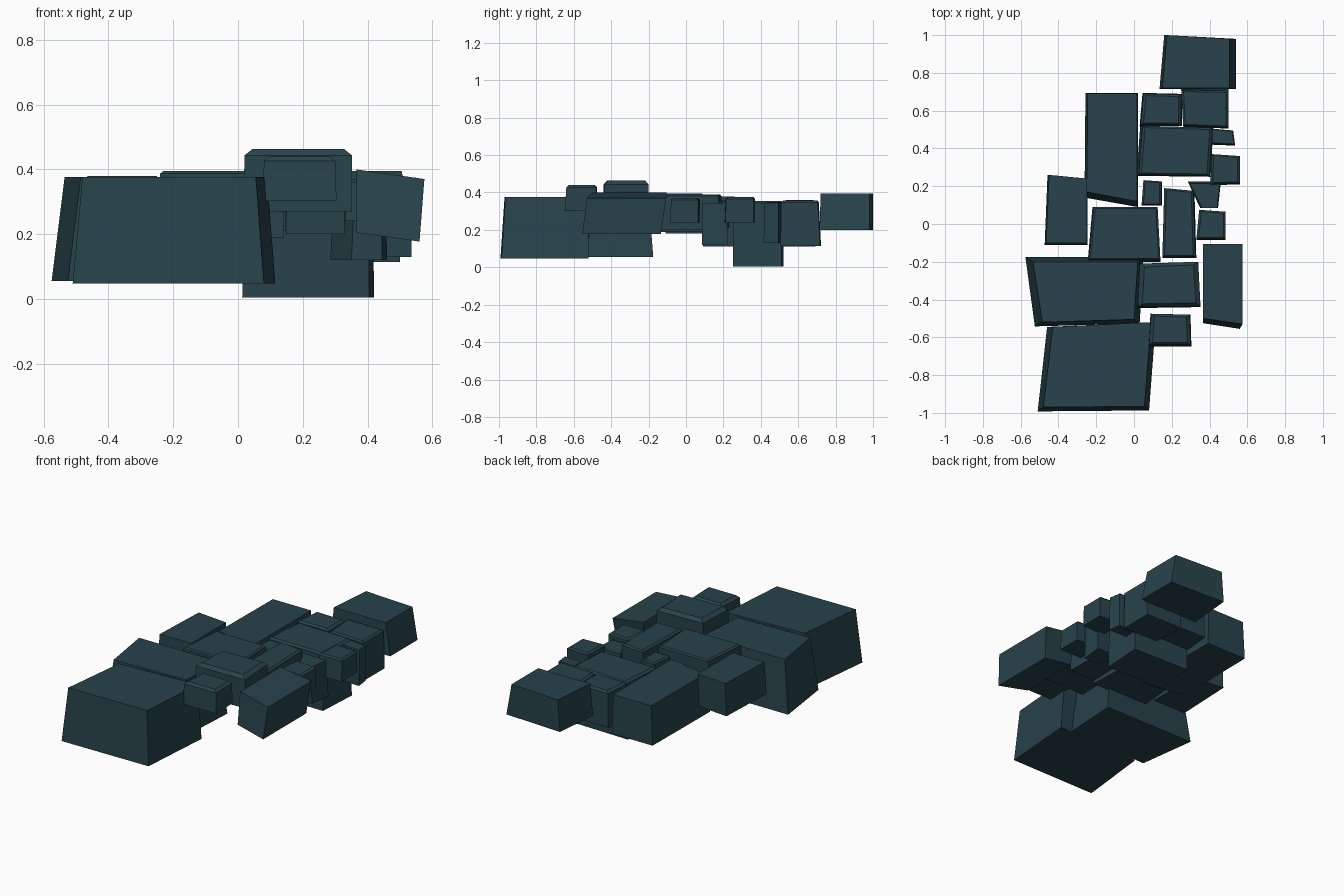
import bpy, bmesh

stone = bpy.data.materials.new("dark_teal_stone")
stone.diffuse_color = (0.021, 0.056, 0.07, 1)


def block(name, top, z0, z1, flare=(0, 0, 0, 0), cap=0.0, tilt=0.0):
    """Tapered stone. top = front-left, front-right, back-right, back-left.
    flare = how far the base spreads left, right, front, back.
    cap = chamfer width around the top; tilt = z slope along x."""
    l, r, f, b = flare
    side = [(-1, -1), (1, -1), (1, 1), (-1, 1)]
    cx = sum(p[0] for p in top) / 4
    base = [(x + (r if sx > 0 else -l), y + (b if sy > 0 else -f))
            for (x, y), (sx, sy) in zip(top, side)]
    rings = [(base, z0)]
    if cap:
        rings.append((top, z1 - cap * 0.8))
        top = [(x - sx * cap, y - sy * cap * 0.7) for (x, y), (sx, sy) in zip(top, side)]
    rings.append((top, z1))
    bm = bmesh.new()
    loops = [[bm.verts.new((x, y, z + (x - cx) * tilt)) for x, y in ring]
             for ring, z in rings]
    bm.faces.new(loops[0][::-1])
    bm.faces.new(loops[-1])
    for lo, hi in zip(loops, loops[1:]):
        for i in range(4):
            j = (i + 1) % 4
            bm.faces.new((lo[i], lo[j], hi[j], hi[i]))
    bmesh.ops.recalc_face_normals(bm, faces=bm.faces)
    mesh = bpy.data.meshes.new(name)
    bm.to_mesh(mesh)
    bm.free()
    mesh.materials.append(stone)
    bpy.context.collection.objects.link(bpy.data.objects.new(name, mesh))


# Large stones
block("front_stone", [(-.48, -.97), (.055, -.965), (.09, -.52), (-.43, -.545)],
      .048, .377, (.03, .025, .022, 0))
block("left_front_stone", [(-.485, -.52), (0, -.505), (.02, -.2), (-.535, -.2)],
      .055, .376, (.04, .03, .022, .025))
block("left_back_stone", [(-.25, .17), (.015, .12), (.015, .69), (-.245, .69)],
      .11, .352, (.012, .005, .03, .003))
block("left_middle_stone", [(-.465, -.1), (-.25, -.1), (-.25, .24), (-.45, .26)],
      .18, .379, (.008, .005, .01, 0))
block("back_stone", [(.15, .72), (.505, .72), (.505, .98), (.175, 1.0)],
      .2, .395, (.015, .035, .006, 0))
block("right_front_stone", [(.365, -.5), (.575, -.53), (.575, -.105), (.365, -.105)],
      .19, .385, (0, -.015, .025, -.03), tilt=-.14)

# Middle stones
block("centre_stone", [(-.24, -.19), (.14, -.19), (.125, .09), (-.215, .09)],
      .19, .395, (.005, 0, .01, 0), cap=.01)
block("deep_stone", [(.025, .26), (.4, .255), (.415, .51), (.045, .52)],
      .004, .355, (.012, .005, .005, 0), cap=.014)
block("tall_stone", [(.02, -.44), (.352, -.435), (.34, -.2), (.03, -.21)],
      .27, .463, (.003, 0, .005, 0), cap=.025)
block("long_stone", [(.15, -.175), (.325, -.175), (.315, .175), (.16, .19)],
      .2, .39, (0, .005, .005, 0), cap=.012)

# Small stones
block("front_small_stone", [(.08, -.64), (.3, -.64), (.295, -.48), (.09, -.475)],
      .302, .44, (.003, .004, .008, 0), cap=.018)
block("right_small_stone", [(.33, -.08), (.485, -.08), (.485, .065), (.345, .075)],
      .24, .37, (0, 0, .005, 0), cap=.012)
block("right_back_small_stone", [(.405, .21), (.56, .215), (.56, .36), (.41, .37)],
      .24, .375, (0, 0, .005, 0), cap=.012)
block("thin_stone", [(.41, .425), (.535, .42), (.525, .495), (.41, .505)],
      .13, .348, (0, 0, .005, 0), cap=.006)
block("wedge_stone", [(.36, .085), (.44, .085), (.455, .215), (.295, .215)],
      .12, .345, (.01, .005, 0, .01))
block("back_right_small_stone", [(.26, .52), (.5, .51), (.5, .705), (.25, .71)],
      .115, .357, (0, 0, .005, .012), cap=.012)
block("back_left_small_stone", [(.035, .525), (.25, .525), (.25, .685), (.05, .69)],
      .14, .36, (.005, .005, .005, .004), cap=.015)
block("tiny_stone", [(.04, .1), (.145, .1), (.145, .225), (.05, .232)],
      .21, .36, (0, .003, .003, 0), cap=.01)
